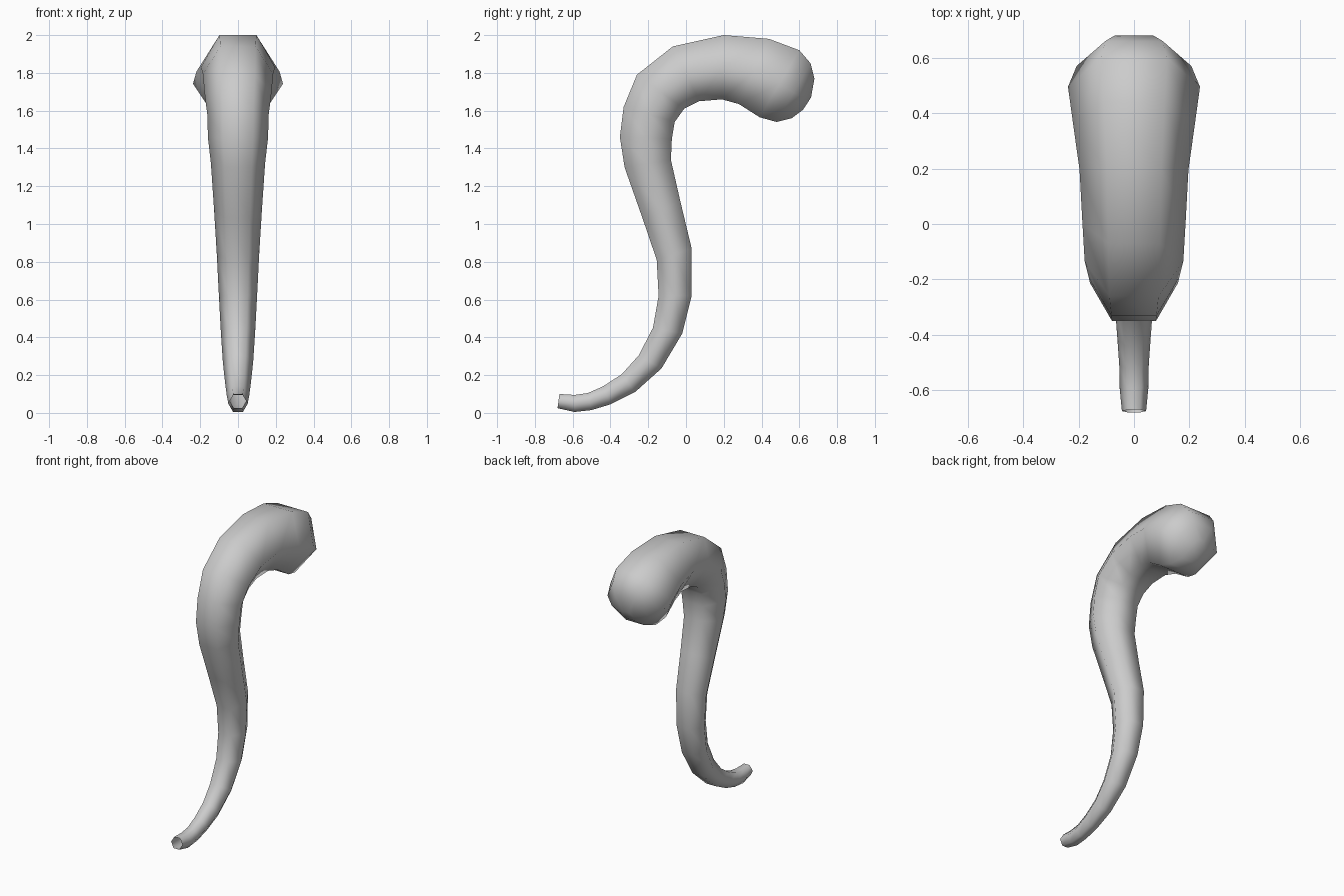
import bpy, bmesh, math

if "Cube" in bpy.data.objects:
    bpy.data.objects.remove(bpy.data.objects["Cube"])

# Side profile of the hooked tube: each ring as (y, z) on the two edges
inner = [(-.68, .025), (-.59, .005), (-.50, .015), (-.40, .045), (-.27, .11),
         (-.13, .235), (-.02, .42), (.03, .62), (.03, .87), (-.03, 1.12),
         (-.08, 1.34), (-.075, 1.45), (-.06, 1.54), (-.01, 1.61), (.07, 1.65),
         (.19, 1.66), (.28, 1.635), (.39, 1.565), (.48, 1.54), (.56, 1.56), (.62, 1.605)]
outer = [(-.67, .10), (-.59, .095), (-.52, .105), (-.44, .14), (-.34, .205),
         (-.25, .305), (-.175, .45), (-.145, .62), (-.155, .81), (-.23, 1.03),
         (-.325, 1.30), (-.35, 1.46), (-.33, 1.62), (-.26, 1.79), (-.07, 1.94),
         (.20, 2.0), (.44, 1.98), (.60, 1.92), (.66, 1.85), (.68, 1.77), (.662, 1.67)]

bm = bmesh.new()


def hex_ring(a, b):
    """Regular hexagon whose two flat sides pass through profile points a and b."""
    r = math.dist(a, b) / math.sqrt(3)
    m = ((a[0] + b[0]) / 2, (a[1] + b[1]) / 2)
    pts = [(-r / 2, a), (r / 2, a), (r, m), (r / 2, b), (-r / 2, b), (-r, m)]
    return [bm.verts.new((x, y, z)) for x, (y, z) in pts]


# Skin the rings; the thin end stays open, the bulb end is closed
rings = [hex_ring(a, b) for a, b in zip(inner, outer)]
for p, q in zip(rings, rings[1:]):
    for i in range(6):
        j = (i + 1) % 6
        bm.faces.new((p[i], p[j], q[j], q[i]))
bm.faces.new(rings[-1])
bmesh.ops.recalc_face_normals(bm, faces=bm.faces)
for f in bm.faces:
    f.smooth = True

mesh = bpy.data.meshes.new("hooked_stem")
bm.to_mesh(mesh)
bm.free()
stem = bpy.data.objects.new("hooked_stem", mesh)
bpy.context.collection.objects.link(stem)
